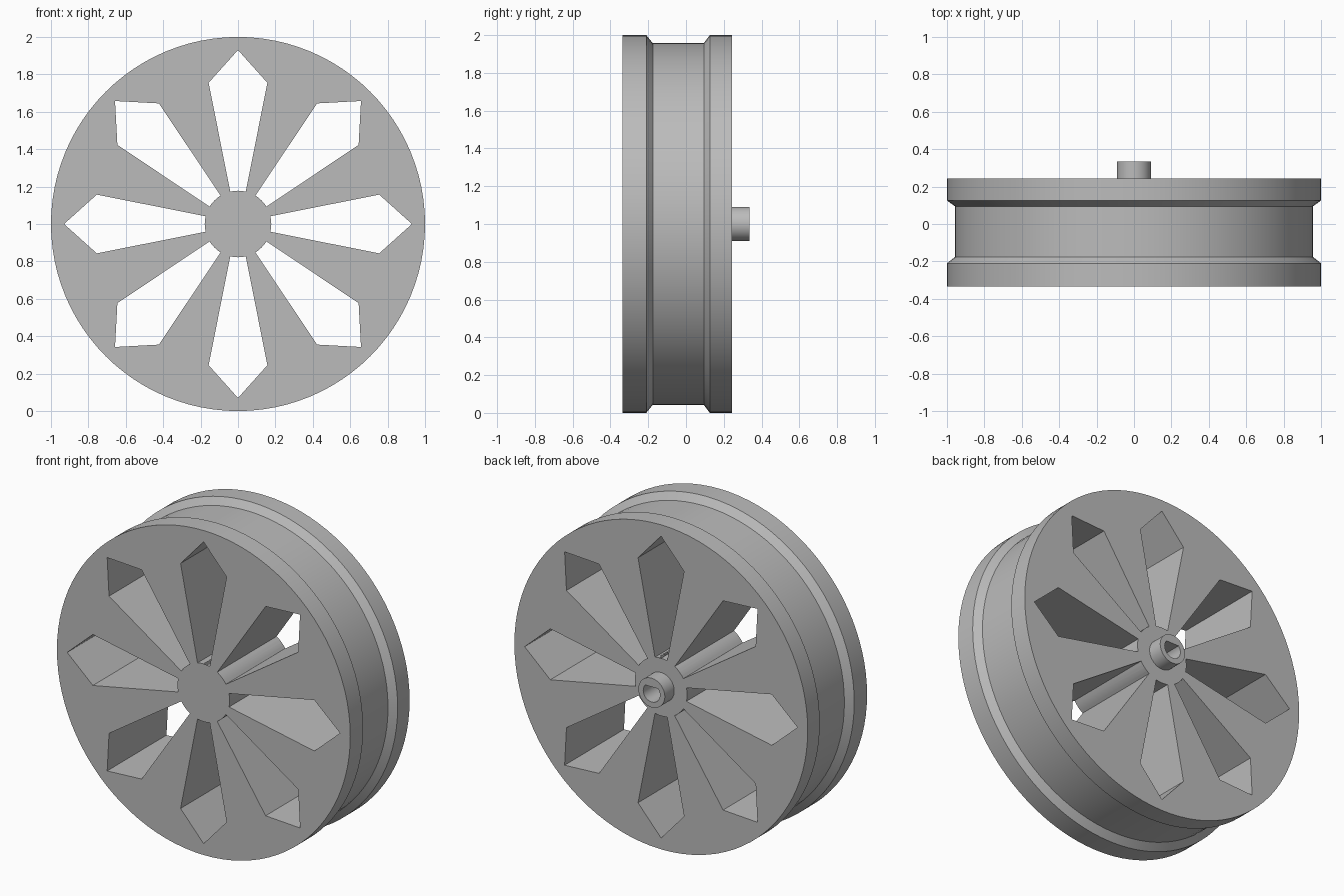
import bpy
import bmesh
from math import sin, cos, pi, radians
from mathutils import Matrix

if "Cube" in bpy.data.objects:
    bpy.data.objects.remove(bpy.data.objects["Cube"])

grey = bpy.data.materials.new("plain grey")
grey.use_nodes = True
grey.diffuse_color = (0.5, 0.5, 0.5, 1)
grey.node_tree.nodes["Principled BSDF"].inputs["Base Color"].default_value = (0.5, 0.5, 0.5, 1)

CENTRE = Matrix.Translation((0, 0, 1))


def finish(name, bm):
    bmesh.ops.recalc_face_normals(bm, faces=bm.faces)
    mesh = bpy.data.meshes.new(name)
    bm.to_mesh(mesh)
    bm.free()
    mesh.materials.append(grey)
    obj = bpy.data.objects.new(name, mesh)
    bpy.context.collection.objects.link(obj)
    obj.matrix_world = CENTRE
    return obj


def lathe(name, profile, sides):
    """Closed solid turned around the y axis from (radius, y) pairs."""
    bm = bmesh.new()
    rings = [[bm.verts.new((r * cos(2 * pi * i / sides), y, r * sin(2 * pi * i / sides)))
              for i in range(sides)] for r, y in profile]
    for a, b in zip(rings, rings[1:]):
        for i in range(sides):
            j = (i + 1) % sides
            bm.faces.new((a[i], a[j], b[j], b[i]))
    bm.faces.new(rings[0])
    bm.faces.new(rings[-1])
    return finish(name, bm)


def add_prism(bm, outline, y0, y1, angle=0):
    """Extrude an (x, z) outline along y, turned around the axle."""
    turn = Matrix.Rotation(angle, 3, 'Y')
    ends = []
    for y in (y0, y1):
        verts = [bm.verts.new((x, y, z)) for x, z in outline]
        bmesh.ops.transform(bm, matrix=turn, verts=verts)
        ends.append(verts)
    n = len(outline)
    bm.faces.new(ends[0])
    bm.faces.new(ends[1])
    for i in range(n):
        j = (i + 1) % n
        bm.faces.new((ends[0][i], ends[0][j], ends[1][j], ends[1][i]))


def cut(target, cutter):
    mod = target.modifiers.new("cut", 'BOOLEAN')
    mod.operation = 'DIFFERENCE'
    mod.solver = 'EXACT'
    mod.object = cutter
    cutter.hide_render = True
    cutter.hide_set(True)


# Wheel body with two flanges and a belt groove, and the axle stub behind it
FRONT, BACK, STUB_END = -0.335, 0.243, 0.335
wheel = lathe("wheel_body", [(1, FRONT), (1, -0.21), (0.957, -0.176), (0.957, 0.094),
                             (1, 0.126), (1, BACK), (0.09, BACK), (0.09, STUB_END)], 96)

# Eight pointed windows between the spokes, rounded where they meet the hub
hub_arc = [(0.178 * sin(radians(a)), 0.178 * cos(radians(a))) for a in (-13.5, -7, 0, 7, 13.5)]
window = hub_arc + [(0.157, 0.755), (0, 0.93), (-0.157, 0.755)]
bm = bmesh.new()
for k in range(8):
    add_prism(bm, window, FRONT - 0.1, BACK + 0.05, k * pi / 4)
cut(wheel, finish("window_cutter", bm))

# D-shaped blind bore in the stub
bore = [(0.057 * sin(radians(a)), 0.057 * cos(radians(a))) for a in range(50, 311, 10)]
bm = bmesh.new()
add_prism(bm, bore, -0.1, STUB_END + 0.1)
cut(wheel, finish("bore_cutter", bm))

# Smooth the turned surfaces, keep the machined edges sharp
bpy.ops.object.select_all(action='DESELECT')
wheel.select_set(True)
bpy.context.view_layer.objects.active = wheel
for mod in list(wheel.modifiers):
    bpy.ops.object.modifier_apply(modifier=mod.name)
bpy.ops.object.shade_smooth_by_angle(angle=radians(20))
